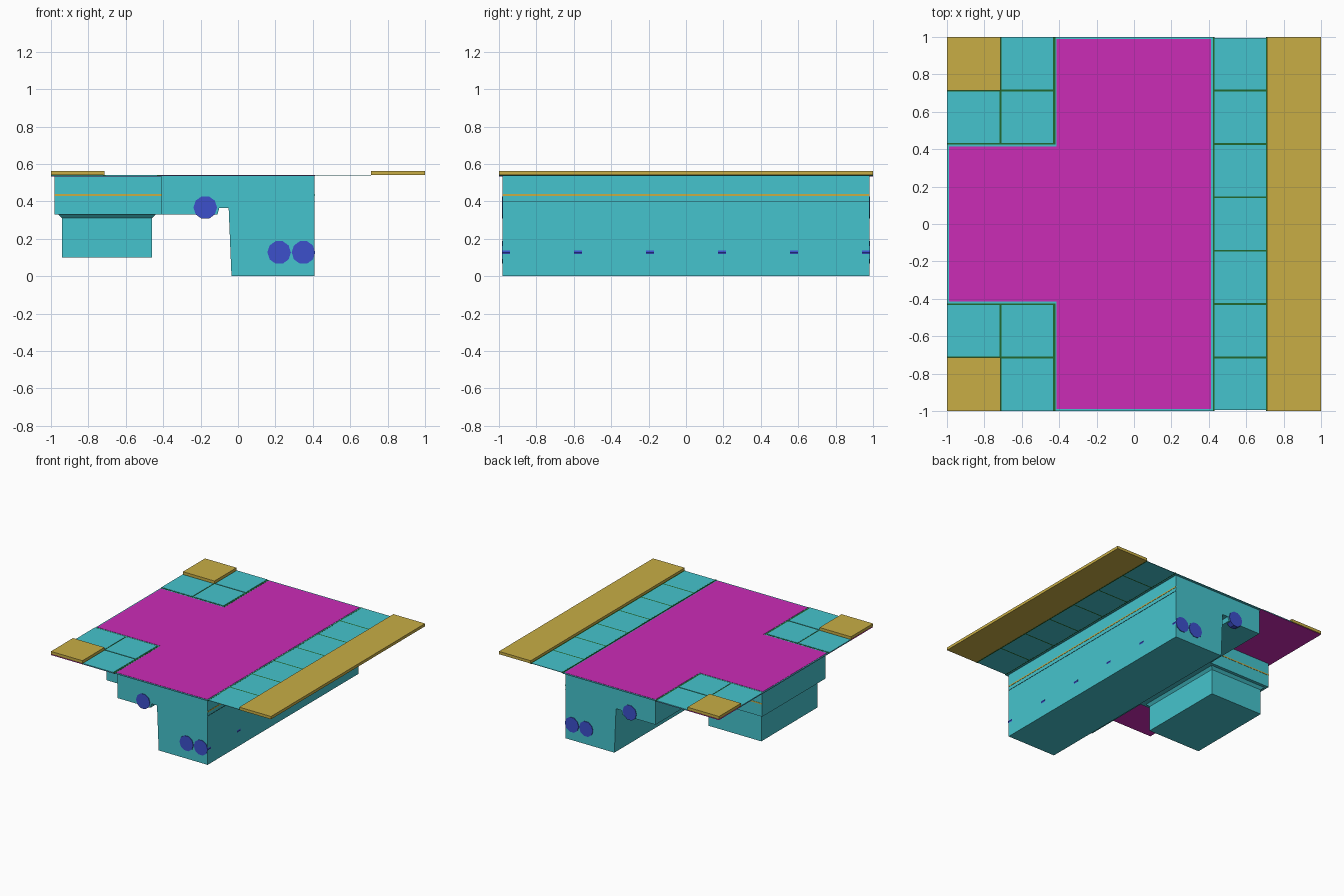
import bpy
import math

cube = bpy.data.objects.get("Cube")
if cube:
    bpy.data.objects.remove(cube)


def material(name, color):
    m = bpy.data.materials.new(name)
    m.use_nodes = True
    m.diffuse_color = (*color, 1)
    bsdf = next(n for n in m.node_tree.nodes if n.type == 'BSDF_PRINCIPLED')
    bsdf.inputs["Base Color"].default_value = (*color, 1)
    return m


teal = material("teal", (0.06, 0.55, 0.61))
magenta = material("magenta", (0.6, 0.025, 0.47))
gold = material("gold", (0.58, 0.42, 0.06))
blue = material("blue", (0.045, 0.08, 0.6))
green = material("dark green", (0.015, 0.14, 0.03))
dark = material("dark teal", (0.015, 0.1, 0.11))


def make(name, verts, faces, mat):
    mesh = bpy.data.meshes.new(name)
    mesh.from_pydata(verts, [], faces)
    mesh.materials.append(mat)
    ob = bpy.data.objects.new(name, mesh)
    bpy.context.collection.objects.link(ob)
    return ob


def loft(name, lower, upper, mat):
    """Solid between two matching rings of points."""
    n = len(lower)
    sides = [(i, (i + 1) % n, (i + 1) % n + n, i + n) for i in range(n)]
    caps = [tuple(reversed(range(n))), tuple(range(n, 2 * n))]
    return make(name, lower + upper, sides + caps, mat)


def ring(x0, x1, y0, y1, z):
    return [(x0, y0, z), (x1, y0, z), (x1, y1, z), (x0, y1, z)]


def box(name, x0, x1, y0, y1, z0, z1, mat):
    return loft(name, ring(x0, x1, y0, y1, z0), ring(x0, x1, y0, y1, z1), mat)


def extrude_y(name, profile, y0, y1, mat):
    """Extrude a clockwise x/z profile along y."""
    return loft(name, [(x, y0, z) for x, z in profile],
                [(x, y1, z) for x, z in profile], mat)


# Main beam with a stepped underside
beam = [(-.41, .33), (-.41, .535), (.41, .535), (.41, 0),
        (-.035, 0), (-.05, .365), (-.1, .365), (-.11, .33)]
extrude_y("main_beam", beam, -.98, .98, teal)

# Side branch, tapered collar and hanging block
box("side_branch", -.98, -.41, -.41, .41, .33, .535, teal)
loft("branch_collar", ring(-.94, -.46, -.365, .365, .31),
     ring(-.96, -.44, -.385, .385, .33), teal)
box("hanging_block", -.94, -.46, -.365, .365, .1, .31, teal)

# Thin bands along the walls
for name, z0, z1, mat in (("gold_band", .43, .44, gold),
                          ("dark_band", .398, .402, dark)):
    box("wall_" + name, .41, .412, -.98, .98, z0, z1, mat)
for s in (-1, 1):
    y0, y1 = sorted((s * .41, s * .412))
    box("branch_gold_band", -.98, -.41, y0, y1, .43, .44, gold)

# Blue ten-sided plugs set at stations along the beam
for k in range(6):
    y = -.9625 + k * .385
    for cx, cz in ((-.175, .367), (.22, .127), (.35, .127)):
        profile = [(cx + .063 * math.cos(-a * math.pi / 5),
                    cz + .063 * math.sin(-a * math.pi / 5)) for a in range(10)]
        extrude_y("plug", profile, y - .022, y + .022, blue)

# Deck sheet: teal rim, magenta inlay, magenta underside of the overhang
box("deck_main", -.42, .422, -1, 1, .535, .539, teal)
box("deck_branch", -1, -.42, -.426, .426, .535, .539, teal)
box("deck_inlay_main", -.415, .413, -.988, .988, .539, .541, magenta)
box("deck_inlay_branch", -.99, -.415, -.415, .415, .539, .541, magenta)
box("overhang_underside", -1, -.412, -1, 1, .533, .535, magenta)

# Right edge: gold strip, seven panels and joints
box("edge_strip", .712, 1, -1, 1, .54, .563, gold)
cell = 2 / 7
for k in range(7):
    y = -1 + k * cell
    box("edge_panel", .431, .705, y + .005, y + cell - .005, .538, .542, teal)
    if k:
        box("edge_panel_joint", .431, .705, y - .005, y + .005, .538, .542, green)
for x in (.427, .7085):
    box("edge_seam", x - .004, x + .0035, -1, 1, .538, .542, green)

# Left corners: gold tile with three panels around it
for s in (-1, 1):
    def corner(name, x0, x1, ya, yb, z0, z1, mat):
        y0, y1 = sorted((s * ya, s * yb))
        box(name, x0, x1, y0, y1, z0, z1, mat)

    corner("corner_tile", -1, -.714, .714, 1, .54, .563, gold)
    corner("corner_panel", -.709, -.434, .719, 1, .535, .542, teal)
    corner("corner_panel", -.709, -.434, .434, .709, .535, .542, teal)
    corner("corner_panel", -1, -.719, .434, .709, .535, .542, teal)
    corner("corner_joint", -.719, -.709, .434, 1, .535, .54, green)
    corner("corner_joint", -1, -.434, .709, .719, .535, .539, green)
    corner("corner_joint", -1, -.434, .426, .434, .535, .54, green)
    corner("corner_joint", -.434, -.42, .426, 1, .535, .54, green)
